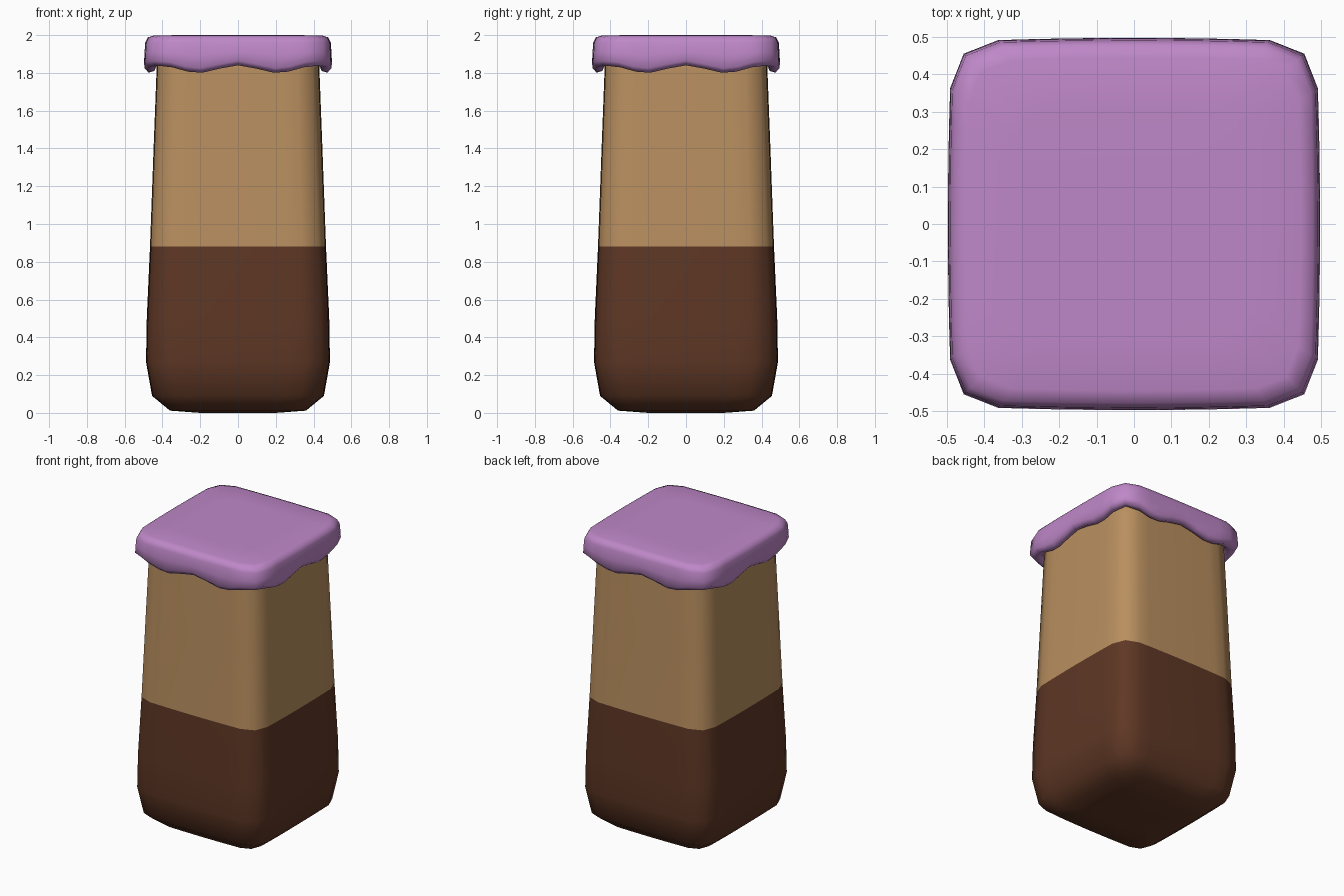
import bpy, bmesh, math

if "Cube" in bpy.data.objects:
    bpy.data.objects.remove(bpy.data.objects["Cube"])


def material(name, rgb):
    m = bpy.data.materials.new(name)
    m.diffuse_color = (*rgb, 1)
    m.use_nodes = True
    m.node_tree.nodes["Principled BSDF"].inputs["Base Color"].default_value = m.diffuse_color
    return m


tan = material("tan", (0.485, 0.275, 0.115))
brown = material("dark brown", (0.112, 0.038, 0.018))
purple = material("soft purple", (0.52, 0.245, 0.58))


def square_ring(w):
    """Square outline of half width w with chamfer-rounded corners."""
    pts = []
    side = [-0.73, -0.56, -0.4, -0.2, 0, 0.2, 0.4, 0.56, 0.73]
    for k in range(4):
        c, s = round(math.cos(k * math.pi / 2)), round(math.sin(k * math.pi / 2))
        local = [(t * w, -w * (1 - 0.012 * (abs(t) / 0.73) ** 2)) for t in side]
        local.append((0.915 * w, -0.915 * w))
        pts += [(x * c - y * s, x * s + y * c) for x, y in local]
    return pts


def wave(x, y):
    return 0.02 * math.cos(2 * math.pi * min(abs(x), abs(y)) / 0.42)


def loft(name, profile, mats):
    """Stack square rings: (half width, height, amount of scalloping)."""
    bm = bmesh.new()
    rings = [[bm.verts.new((x, y, z + a * wave(x, y))) for x, y in square_ring(w)]
             for w, z, a in profile]
    n = len(rings[0])
    for lo, hi in zip(rings, rings[1:]):
        for i in range(n):
            j = (i + 1) % n
            bm.faces.new((lo[i], lo[j], hi[j], hi[i]))
    bm.faces.new(rings[0][::-1])
    bm.faces.new(rings[-1])
    bmesh.ops.recalc_face_normals(bm, faces=bm.faces[:])
    for f in bm.faces:
        f.smooth = True
    me = bpy.data.meshes.new(name)
    for m in mats:
        me.materials.append(m)
    bm.to_mesh(me)
    bm.free()
    ob = bpy.data.objects.new(name, me)
    bpy.context.collection.objects.link(ob)
    return ob


# Tapered jar body, dark below the fill line and tan above it
body = loft("jar_body", [(0.2, 0, 0), (0.36, 0.012, 0), (0.455, 0.09, 0), (0.487, 0.27, 0),
                         (0.483, 0.5, 0), (0.466, 0.88, 0), (0.447, 1.4, 0),
                         (0.431, 1.82, 0), (0.427, 1.92, 0)], [tan, brown])
for p in body.data.polygons:
    p.material_index = 1 if p.center.z < 0.88 else 0

# Cloth-like lid with scalloped hanging rim
loft("scalloped_lid", [(0.42, 1.88, 0.3), (0.445, 1.828, 1), (0.475, 1.82, 1), (0.497, 1.845, 1),
                       (0.495, 1.9, 0.4), (0.491, 1.96, 0), (0.478, 1.988, 0),
                       (0.445, 1.998, 0), (0.3, 2.0, 0)], [purple])
